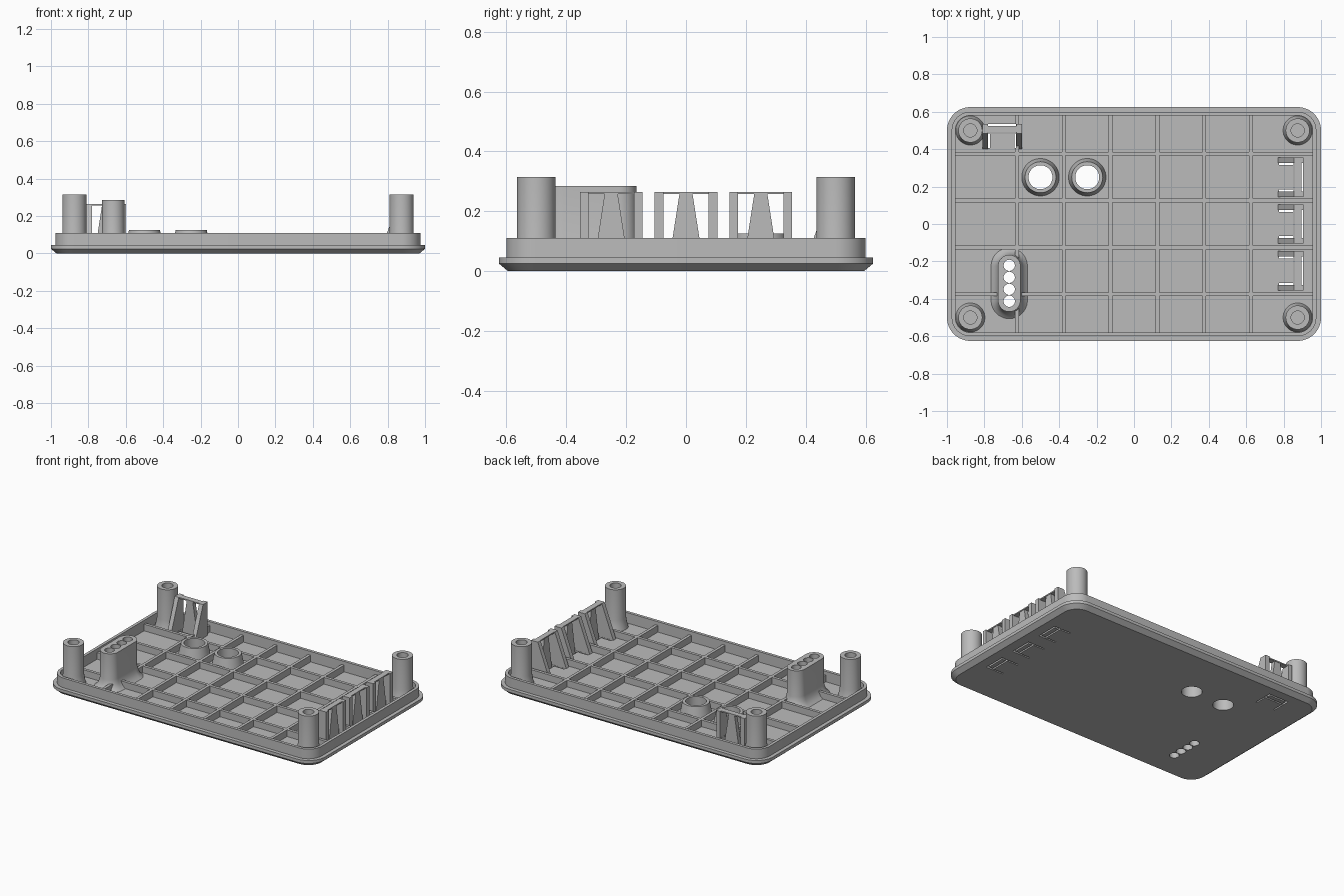
import bpy, bmesh, math
from mathutils import Matrix, Vector

cube = bpy.data.objects.get("Cube")
if cube:
    bpy.data.objects.remove(cube, do_unlink=True)

grey = bpy.data.materials.new("matte_grey")
grey.use_nodes = True
GREY = (0.5, 0.5, 0.5, 1)
grey.diffuse_color = GREY
bsdf = next(n for n in grey.node_tree.nodes if n.type == 'BSDF_PRINCIPLED')
bsdf.inputs["Base Color"].default_value = GREY
bsdf.inputs["Roughness"].default_value = 0.6

FLOOR, RIB_TOP, CLIP_TOP = 0.04, 0.085, 0.265


def outline(hx, hy, r, steps=12):
    """Rounded rectangle; becomes a circle or a stadium when r fills the half size."""
    pts = []
    for k, (sx, sy) in enumerate([(1, 1), (-1, 1), (-1, -1), (1, -1)]):
        for i in range(steps + 1):
            a = (k + i / steps) * math.pi / 2
            pts.append((sx * (hx - r) + r * math.cos(a), sy * (hy - r) + r * math.sin(a)))
    return pts


def loft(bm, rings, at=(0, 0), loop=False):
    """Skin (outline, z) rings; loop joins last to first, otherwise both ends are capped."""
    rows = [[bm.verts.new((x + at[0], y + at[1], z)) for x, y in pts] for pts, z in rings]
    pairs = list(zip(rows, rows[1:]))
    if loop:
        pairs.append((rows[-1], rows[0]))
    for a, b in pairs:
        for i in range(len(a)):
            j = (i + 1) % len(a)
            bm.faces.new((a[i], a[j], b[j], b[i]))
    if not loop:
        bm.faces.new(rows[0])
        bm.faces.new(rows[-1])


def disc(r):
    return outline(r, r, r)


def box(bm, x, y, z, mat=Matrix()):
    size = Vector((x[1] - x[0], y[1] - y[0], z[1] - z[0]))
    mid = Vector((x[0] + x[1], y[0] + y[1], z[0] + z[1])) / 2
    m = mat @ Matrix.Translation(mid) @ Matrix.Diagonal((*size, 1))
    bmesh.ops.create_cube(bm, size=1, matrix=m)


def prism(bm, side_a, side_b, mat):
    a = [bm.verts.new(mat @ Vector(p)) for p in side_a]
    b = [bm.verts.new(mat @ Vector(p)) for p in side_b]
    n = len(a)
    bm.faces.new(a)
    bm.faces.new(b[::-1])
    for i in range(n):
        bm.faces.new((a[i], b[i], b[(i + 1) % n], a[(i + 1) % n]))


def finish(bm, name):
    bmesh.ops.remove_doubles(bm, verts=bm.verts, dist=1e-6)
    bmesh.ops.recalc_face_normals(bm, faces=bm.faces)
    me = bpy.data.meshes.new(name)
    bm.to_mesh(me)
    bm.free()
    me.materials.append(grey)
    ob = bpy.data.objects.new(name, me)
    bpy.context.scene.collection.objects.link(ob)
    smooth(ob)
    return ob


def smooth(ob):
    ob.data.shade_smooth()
    ob.data.set_sharp_from_angle(angle=math.radians(30))


# Positions of the clips (facing outward), windows and buttons
clips = [Matrix.Translation((0.77, y, 0)) for y in (0.25, 0, -0.25)]
clips.append(Matrix.Translation((-0.705, 0.4, 0)) @ Matrix.Rotation(math.pi / 2, 4, 'Z'))
windows = [(-0.5, 0.25), (-0.25, 0.25)]
block_at = (-0.667, -0.317)
buttons = [(block_at[0], block_at[1] + 0.064 * (i - 1.5)) for i in range(4)]

# Cutter for all through holes and clip slots
bm = bmesh.new()
for p in windows:
    loft(bm, [(disc(0.064), -0.1), (disc(0.064), 0.5)], p)
for p in buttons:
    loft(bm, [(disc(0.03), -0.1), (disc(0.03), 0.5)], p)
for m in clips:
    for s in (-1, 1):
        v = sorted((s * 0.065, s * 0.075))
        box(bm, (0.005, 0.08), v, (-0.1, 0.5), m)
    box(bm, (0.083, 0.134), (-0.075, 0.075), (-0.1, 0.5), m)
cutter = finish(bm, "hole_cutter")
cutter.hide_render = True


def cut(ob):
    mod = ob.modifiers.new("holes", 'BOOLEAN')
    mod.operation, mod.solver, mod.object = 'DIFFERENCE', 'EXACT', cutter
    deps = bpy.context.evaluated_depsgraph_get()
    me = bpy.data.meshes.new_from_object(ob.evaluated_get(deps))
    ob.modifiers.clear()
    ob.data = me
    smooth(ob)


# Tray: chamfered plate with a raised thin lip
def tray_ring(inset, z):
    return outline(1 - inset, 0.625 - inset, 0.125 - inset), z


bm = bmesh.new()
loft(bm, [tray_ring(*p) for p in ((0.03, 0), (0, 0.025), (0, 0.045), (0.025, 0.045),
                                  (0.025, 0.11), (0.045, 0.11), (0.045, FLOOR))])
cut(finish(bm, "tray"))

# Stiffening ribs
for i in range(6):
    x = -0.625 + 0.25 * i
    bm = bmesh.new()
    box(bm, (x - 0.01, x + 0.01), (-0.59, 0.59), (FLOOR - 0.002, RIB_TOP))
    cut(finish(bm, f"cross_rib_{i + 1}"))
for i in range(4):
    y = -0.375 + 0.25 * i
    bm = bmesh.new()
    box(bm, (-0.965, 0.965), (y - 0.01, y + 0.01), (FLOOR - 0.002, RIB_TOP - 0.0005))
    cut(finish(bm, f"long_rib_{i + 1}"))

# Hollow corner screw posts with flared feet
for sx in (-1, 1):
    for sy in (-1, 1):
        bm = bmesh.new()
        loft(bm, [(disc(r), z) for r, z in ((0.078, FLOOR), (0.07, 0.07), (0.064, 0.11),
                                            (0.064, 0.315), (0.035, 0.315), (0.035, 0.06))],
             (sx * 0.875, sy * 0.5))
        side = "left" if sx > 0 else "right"
        finish(bm, f"{'front' if sy < 0 else 'back'}_{side}_post")

# Round window collars
for i, p in enumerate(windows):
    bm = bmesh.new()
    loft(bm, [(disc(r), z) for r, z in ((0.1, FLOOR), (0.083, 0.125),
                                        (0.064, 0.125), (0.064, FLOOR))], p, loop=True)
    finish(bm, f"window_collar_{i + 1}")

# Button guide block with a flared foot
bm = bmesh.new()
loft(bm, [(outline(w, w + 0.092, w), z) for w, z in ((0.097, FLOOR), (0.08, 0.055),
                                                     (0.067, 0.08), (0.06, 0.11), (0.06, 0.285))],
     block_at)
cut(finish(bm, "button_guide"))

# Clips: two buttress walls, a thin top bar and a tapered finger
for i, m in enumerate(clips):
    bm = bmesh.new()
    wall = [(0, FLOOR), (0.085, CLIP_TOP), (0.135, CLIP_TOP), (0.135, FLOOR)]
    for s in (-1, 1):
        prism(bm, [(u, s * 0.076, z) for u, z in wall], [(u, s * 0.105, z) for u, z in wall], m)
    box(bm, (0.088, 0.125), (-0.076, 0.076), (CLIP_TOP - 0.008, CLIP_TOP), m)
    finger = [(-0.062, 0), (0.062, 0), (0.022, CLIP_TOP - 0.008), (-0.022, CLIP_TOP - 0.008)]
    prism(bm, [(0.094, v, z) for v, z in finger], [(0.122, v, z) for v, z in finger], m)
    finish(bm, f"clip_{i + 1}")

bpy.data.objects.remove(cutter, do_unlink=True)
